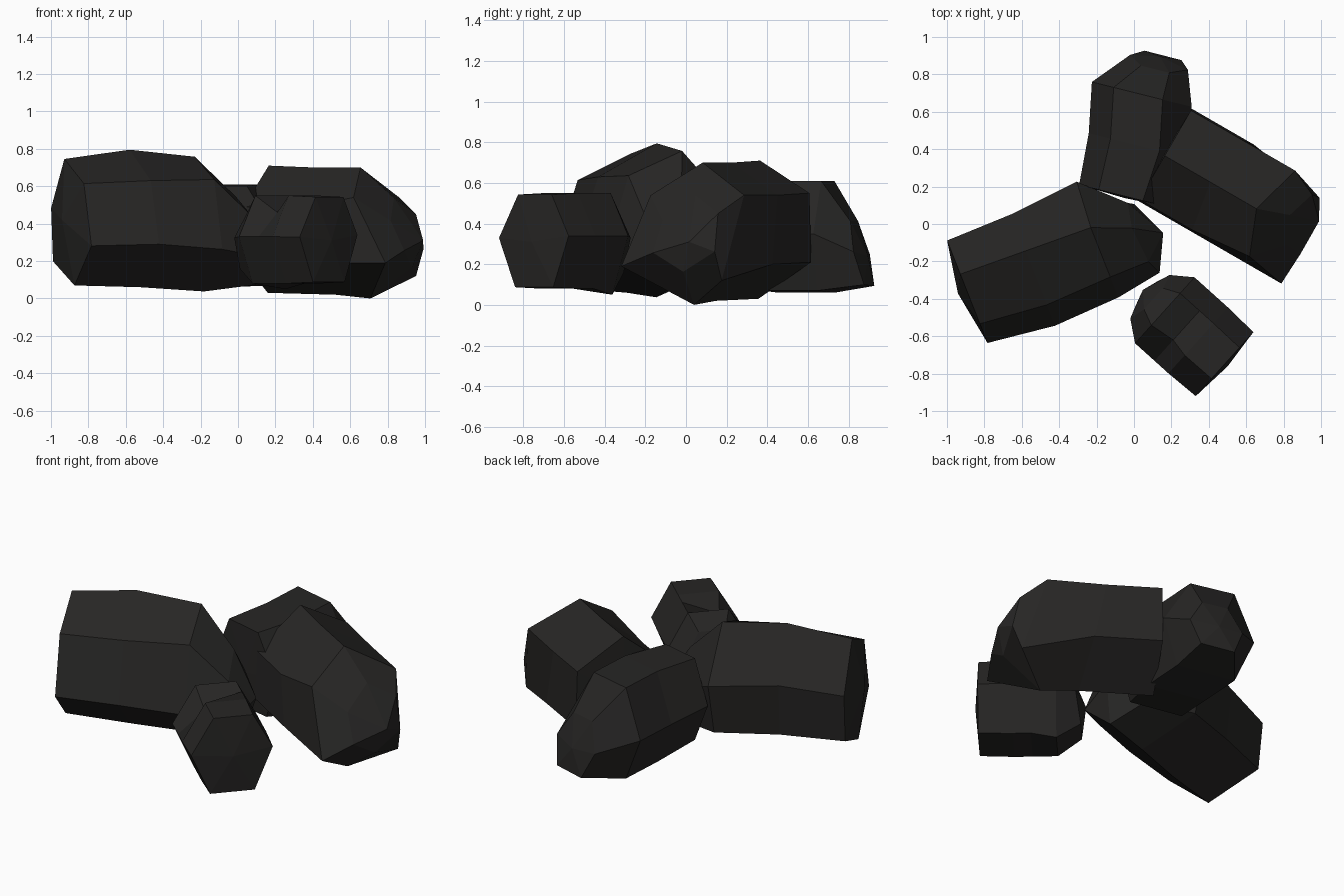
import bpy, bmesh
from math import cos, sin, radians
from mathutils import Vector

if "Cube" in bpy.data.objects:
    bpy.data.objects.remove(bpy.data.objects["Cube"])

coal = bpy.data.materials.new("charcoal")
coal.diffuse_color = (0.02, 0.019, 0.018, 1)
coal.use_nodes = True
coal.node_tree.nodes["Principled BSDF"].inputs["Base Color"].default_value = coal.diffuse_color


def lump(name, center, angle, profile, stations, start, end, chips=()):
    """Loft a (side, up) profile along a level axis, closing both ends with a point.
    station = (along, scale, side shift, up shift, lean of the ring by height)
    chip = (ring, corner, along, side, up) moves a single corner"""
    c = Vector(center)
    axis = Vector((cos(radians(angle)), sin(radians(angle)), 0))
    side = Vector((-axis.y, axis.x, 0))

    def offset(t, s, z):
        return axis * t + side * s + Vector((0, 0, z))

    bm = bmesh.new()
    rings = []
    for t, k, ds, dz, lean in stations:
        rings.append([bm.verts.new(c + offset(t + lean * z, s * k + ds, z * k + dz))
                      for s, z in profile])
    n = len(profile)
    for a, b in zip(rings, rings[1:]):
        for i in range(n):
            j = (i + 1) % n
            bm.faces.new((a[i], a[j], b[j], b[i]))
    for tip, ring in ((start, rings[0]), (end, rings[-1])):
        v = bm.verts.new(c + offset(*tip))
        for i in range(n):
            bm.faces.new((v, ring[i], ring[(i + 1) % n]))
    for ring, i, *move in chips:
        rings[ring][i].co += offset(*move)
    bmesh.ops.recalc_face_normals(bm, faces=bm.faces)
    me = bpy.data.meshes.new(name)
    bm.to_mesh(me)
    bm.free()
    me.materials.append(coal)
    ob = bpy.data.objects.new(name, me)
    bpy.context.collection.objects.link(ob)


# Large lump on the left
lump("left_lump", (-0.45, -0.2, 0.42), 21.5,
     [(.10, .365), (-.21, .20), (-.33, -.14), (-.06, -.37), (.28, -.23), (.31, .08)],
     [(-.47, .92, .02, -.01, 0), (-.10, 1, 0, .01, 0), (.27, .98, .01, -.02, 0),
      (.51, .64, -.06, -.11, -.1)],
     (-.52, .02, 0), (.62, -.08, -.12),
     chips=[(0, 1, 0, 0, .02), (2, 5, .02, .03, 0), (2, 1, 0, 0, .04), (2, 0, 0, -.02, 0)])

# Lump on the right, its far end slanting outward at the bottom
lump("right_lump", (0.45, 0.2, 0.36), -30,
     [(0, .34), (.28, .18), (.29, -.16), (-.01, -.34), (-.28, -.17), (-.27, .12)],
     [(-.33, 1, 0, .01, 0), (.02, 1, 0, 0, -.2), (.4, 1, 0, 0, -.48),
      (.51, .55, .06, -.01, -.3)],
     (-.34, 0, 0), (.56, .11, -.05),
     chips=[(2, 3, -.26, 0, -.02), (2, 2, -.03, -.06, -.08), (2, 4, .07, 0, 0),
            (3, 3, -.09, 0, 0), (3, 2, -.06, 0, 0), (2, 5, -.01, .03, .06)])

# Lump at the back
lump("back_lump", (0.02, 0.42, 0.33), 76,
     [(.15, .28), (-.12, .28), (-.28, .02), (-.2, -.26), (.15, -.27), (.27, 0)],
     [(-.28, .9, .01, .02, 0), (0, 1, 0, 0, 0), (.27, 1, .05, 0, 0),
      (.46, .58, 0, -.08, -.15)],
     (-.29, 0, 0), (.49, 0, -.09))

# Small lump at the front with a chipped top edge
lump("front_lump", (0.3, -0.58, 0.31), -42,
     [(-.11, .24), (.12, .24), (.235, .03), (.13, -.23), (-.13, -.23), (-.24, .02)],
     [(.25, .97, 0, 0, 0), (.06, 1, 0, 0, 0), (-.04, 1, 0, 0, 0),
      (-.18, 1, 0, 0, 0), (-.29, .66, 0, 0, .1)],
     (.27, 0, 0), (-.34, 0, 0),
     chips=[(2, 0, 0, .02, -.09), (3, 3, 0, 0, -.03)])
